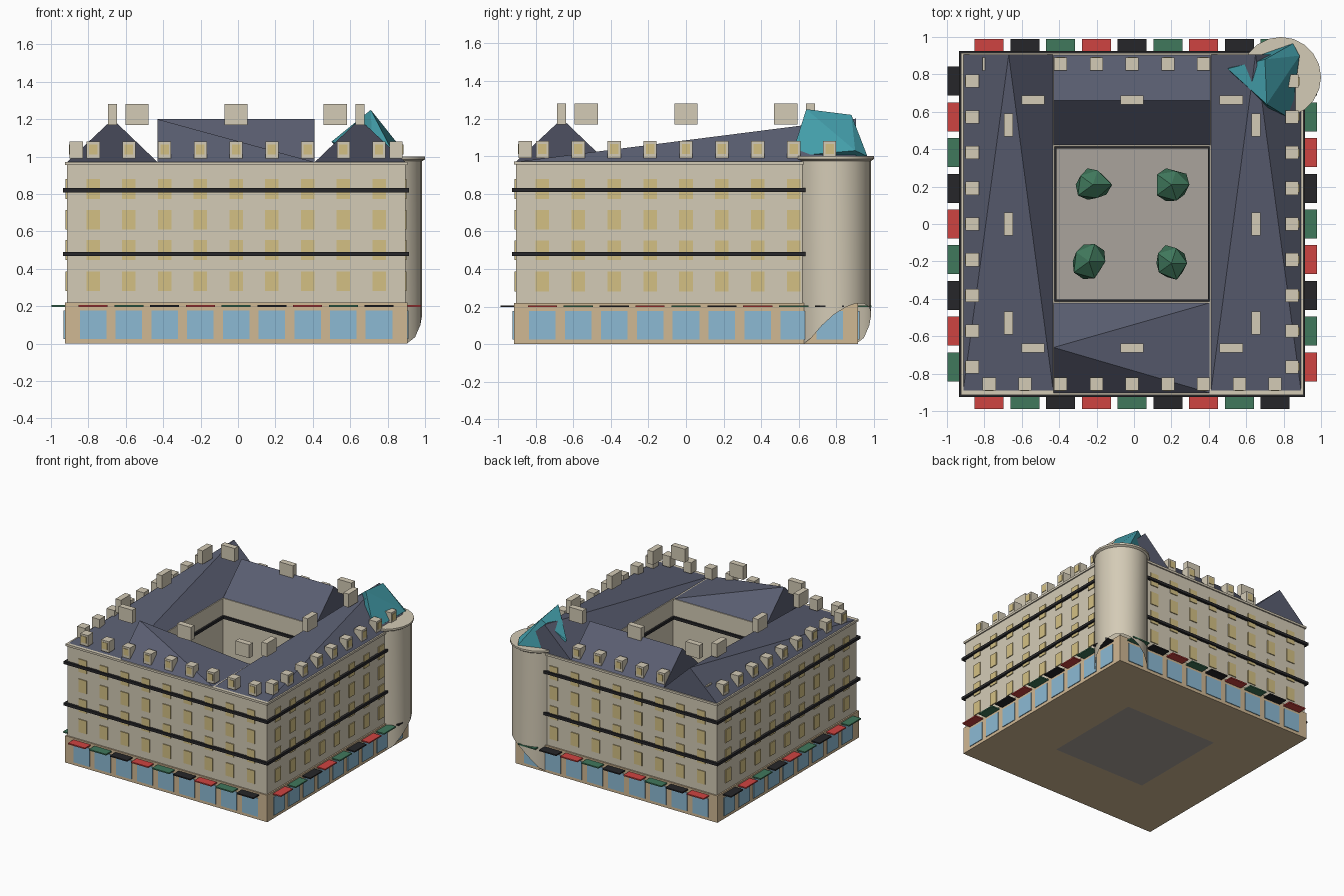
import bpy, bmesh, math, random
from mathutils import Vector, Matrix

if "Cube" in bpy.data.objects:
    bpy.data.objects.remove(bpy.data.objects["Cube"])

random.seed(3)
CX = -0.01                      # centre of the block in x
STEP = 0.191                    # bay spacing
BAYS = [(k - 4) * STEP for k in range(9)]


def mat(name, r, g, b):
    m = bpy.data.materials.new(name)
    lin = [(c / 255 / 12.92 if c < 11 else ((c / 255 + 0.055) / 1.055) ** 2.4) for c in (r, g, b)]
    m.diffuse_color = (*lin, 1)
    m.use_nodes = True
    m.node_tree.nodes["Principled BSDF"].inputs["Base Color"].default_value = m.diffuse_color
    return m


stone = mat("cream stone", 212, 203, 182)
tan = mat("tan stone", 208, 184, 148)
slate = mat("blue grey slate", 90, 94, 113)
amber = mat("amber window", 212, 192, 132)
glass = mat("shop glass blue", 140, 186, 212)
iron = mat("black iron", 38, 38, 41)
red = mat("awning red", 207, 68, 65)
green = mat("leaf green", 64, 120, 92)
teal = mat("dome teal", 66, 156, 168)
paving = mat("courtyard paving", 170, 164, 156)


def finish(name, bm, material):
    bmesh.ops.recalc_face_normals(bm, faces=bm.faces)
    me = bpy.data.meshes.new(name)
    bm.to_mesh(me)
    bm.free()
    me.materials.append(material)
    ob = bpy.data.objects.new(name, me)
    bpy.context.collection.objects.link(ob)
    return ob


def add_box(bm, lo, hi, side=0):
    """Box given in front-side space, turned to one of the four sides."""
    lo, hi = Vector(lo), Vector(hi)
    m = (Matrix.Translation((CX, 0, 0)) @ Matrix.Rotation(side * math.pi / 2, 4, 'Z')
         @ Matrix.Translation((lo + hi) / 2) @ Matrix.Diagonal((*(hi - lo), 1)))
    bmesh.ops.create_cube(bm, size=1, matrix=m)


def facade_box(bm, side, u, width, d0, d1, z0, z1):
    """Box centred at u along a facade, from distance d0 to d1 off the centre."""
    add_box(bm, (u - width / 2, -d1, z0), (u + width / 2, -d0, z1), side)


def ring(name, outer, inner, z0, z1, material):
    """Square ring with a hole."""
    bm = bmesh.new()
    rows = []
    for h, z in ((outer, z0), (outer, z1), (inner, z1), (inner, z0)):
        rows.append([bm.verts.new((CX + sx * h, sy * h, z))
                     for sx, sy in ((-1, -1), (1, -1), (1, 1), (-1, 1))])
    for r in range(4):
        a, b = rows[r], rows[(r + 1) % 4]
        for i in range(4):
            j = (i + 1) % 4
            bm.faces.new((a[i], a[j], b[j], b[i]))
    return finish(name, bm, material)


def hull(name, points, material):
    bm = bmesh.new()
    for p in points:
        bm.verts.new(p)
    bmesh.ops.convex_hull(bm, input=bm.verts)
    return finish(name, bm, material)


# walls, cornice and balcony bands
ring("ground_floor", 0.916, 0.42, 0.0, 0.22, tan)
ring("upper_walls", 0.905, 0.42, 0.22, 0.955, stone)
ring("cornice", 0.915, 0.415, 0.955, 0.972, stone)
for i, z in enumerate((0.48, 0.82)):
    ring(f"balcony_{i}", 0.925, 0.904, z - 0.011, z + 0.011, iron)
    ring(f"courtyard_balcony_{i}", 0.421, 0.405, z - 0.011, z + 0.011, iron)

# courtyard floor
bm = bmesh.new()
add_box(bm, (-0.42, -0.42, 0.0), (0.42, 0.42, 0.012))
finish("courtyard_floor", bm, paving)

# courtyard trees
for i, (x, y) in enumerate(((-0.22, 0.21), (0.2, 0.21), (-0.24, -0.2), (0.2, -0.21))):
    bm = bmesh.new()
    bmesh.ops.create_icosphere(bm, subdivisions=1, radius=0.11)
    for v in bm.verts:
        v.co = v.co * random.uniform(0.75, 1.05) + Vector((x, y, 0.14))
    finish(f"tree_{i}", bm, green)

# roofs: three sloping wings and one full gable at the back
R, I, Z, TOP = 0.905, 0.42, 0.97, 1.2


def roof(name, x0, x1, y0, y1, ridge):
    base = [(CX + x, y, Z) for x in (x0, x1) for y in (y0, y1)]
    hull(name, base + [(CX + x, y, TOP) for x, y in ridge], slate)


roof("left_roof", -R, -I, -R, R, [(-0.66, R)])
roof("right_roof", I, R, -R, R, [(0.66, R)])
roof("front_roof", -I, I, -R, -I, [(-I, -0.66)])
roof("back_roof", -I, I, I, R, [(-I, 0.66), (I, 0.66)])

# windows, shop fronts, dormers and chimneys, same on all four sides
windows, shops, dormers, lights, chimneys = (bmesh.new() for _ in range(5))
awnings = [bmesh.new() for _ in range(3)]
for side in range(4):
    for k, u in enumerate(BAYS):
        for z in (0.333, 0.5, 0.662, 0.826):
            facade_box(windows, side, u, 0.072, 0.904, 0.912, z - 0.053, z + 0.053)
        facade_box(shops, side, u, 0.142, 0.915, 0.922, 0.025, 0.176)
        facade_box(dormers, side, u, 0.07, 0.82, 0.89, 0.99, 1.08)
        facade_box(lights, side, u, 0.045, 0.889, 0.894, 1.012, 1.065)
        colour = (k + (0, 0, 1, 2)[side]) % 3
        facade_box(awnings[colour], side, u, 0.155, 0.915, 0.988, 0.197, 0.207)
    for u in (-0.53, 0, 0.53):
        facade_box(chimneys, side, u, 0.124, 0.638, 0.686, 1.17, 1.28)
finish("windows", windows, amber)
finish("shop_windows", shops, glass)
finish("dormers", dormers, stone)
finish("dormer_windows", lights, amber)
finish("chimneys", chimneys, stone)
for name, bm, m in zip(("red", "green", "black"), awnings, (red, green, iron)):
    finish(f"{name}_awnings", bm, m)

# round corner tower, its foot raised over the corner shop
bm = bmesh.new()
N, TX, TY = 20, 0.785, 0.785
rows = []
for r, z in ((0.2, None), (0.2, 0.975), (0.215, 0.985), (0.215, 1.0)):
    row = []
    for i in range(N):
        a = 2 * math.pi * i / N
        h = 0.22 * max(0, math.cos(a - math.pi / 4)) if z is None else z
        row.append(bm.verts.new((TX + r * math.cos(a), TY + r * math.sin(a), h)))
    rows.append(row)
for a, b in zip(rows, rows[1:]):
    for i in range(N):
        j = (i + 1) % N
        bm.faces.new((a[i], a[j], b[j], b[i]))
bm.faces.new(rows[-1])
tower = finish("corner_tower", bm, stone)
bpy.context.view_layer.objects.active = tower
tower.select_set(True)
bpy.ops.object.shade_smooth_by_angle(angle=math.radians(35))

# lopsided faceted dome on the tower
hull("tower_dome", [(0.5, 0.83, 1.08), (0.58, 0.87, 1.0), (0.72, 0.6, 1.0), (0.84, 0.56, 1.0),
                    (0.885, 0.9, 1.03), (0.85, 0.965, 1.0), (0.71, 0.64, 1.25),
                    (0.7, 0.88, 1.22)], teal)
